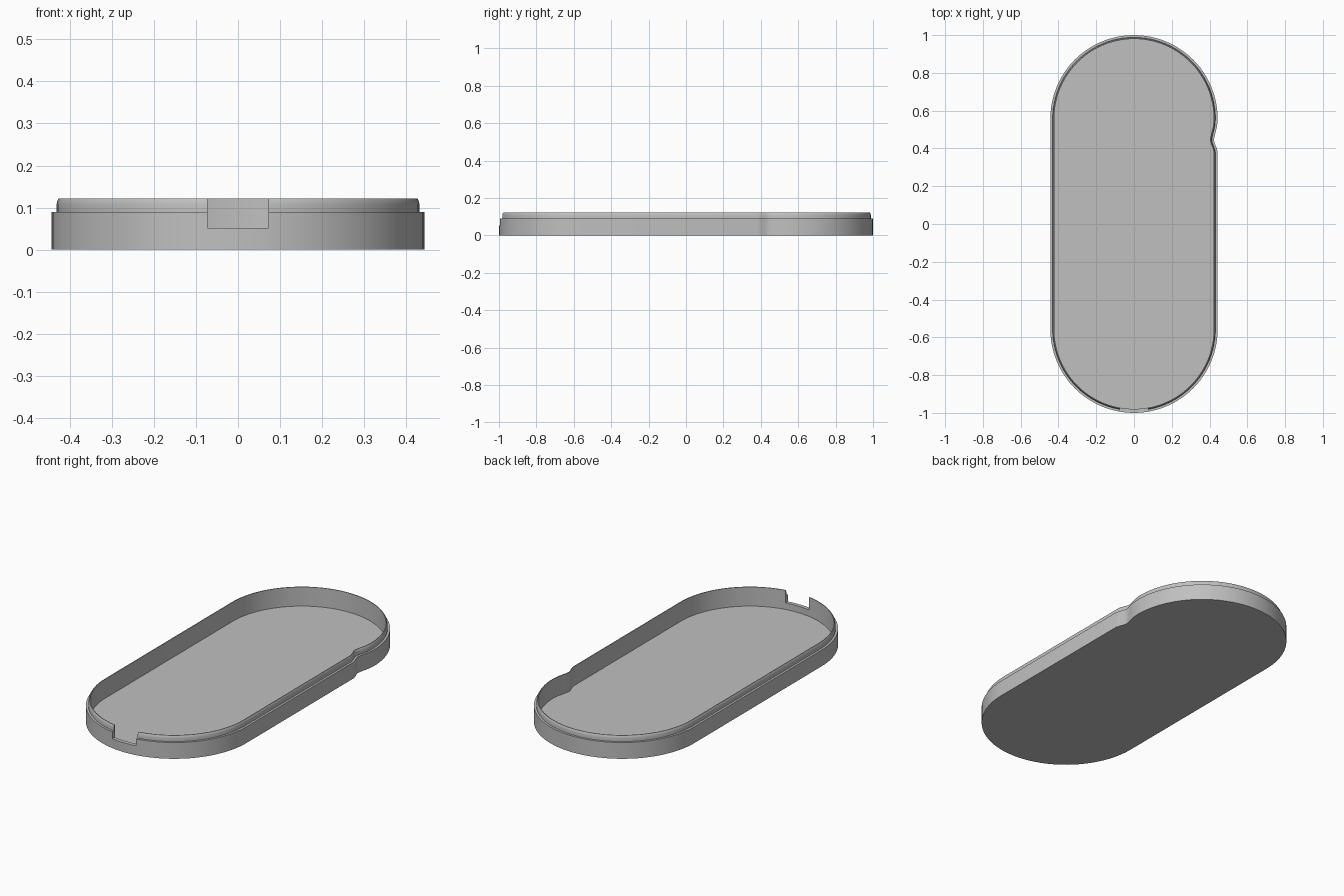
import bpy, bmesh, math

cube = bpy.data.objects.get("Cube")
if cube:
    bpy.data.objects.remove(cube, do_unlink=True)

HALF_WIDTH = 0.443
CENTRE_Y = 1 - HALF_WIDTH
ARC_STEPS = 48

# Thumb dent in the left wall: (y, depth)
DENT = [(0.38, 0), (0.40, 0.005), (0.42, 0.013), (0.435, 0.018), (0.45, 0.019),
        (0.47, 0.015), (0.49, 0.01), (0.52, 0.003)]

# Wall section, from the outer foot over the stepped lip to the floor: (inset, z)
SECTION = [(0, 0), (0, 0.09), (0.012, 0.09), (0.012, 0.108), (0.014, 0.117),
           (0.017, 0.122), (0.021, 0.122), (0.021, 0.016)]


def outline(inset):
    """Rounded-end outline, counter-clockwise, with the dent on one side."""
    r = HALF_WIDTH - inset
    pts = [(r - depth, y) for y, depth in DENT]
    for start, cy in ((0, CENTRE_Y), (math.pi, -CENTRE_Y)):
        for i in range(ARC_STEPS + 1):
            a = start + math.pi * i / ARC_STEPS
            pts.append((r * math.cos(a), cy + r * math.sin(a)))
    return pts


def make_object(name, bm):
    bmesh.ops.recalc_face_normals(bm, faces=bm.faces)
    mesh = bpy.data.meshes.new(name)
    bm.to_mesh(mesh)
    bm.free()
    obj = bpy.data.objects.new(name, mesh)
    bpy.context.collection.objects.link(obj)
    return obj


# Material
grey = bpy.data.materials.new("light grey")
grey.use_nodes = True
colour = (0.527, 0.527, 0.527, 1)
grey.diffuse_color = colour
grey.node_tree.nodes["Principled BSDF"].inputs["Base Color"].default_value = colour

# Tray: rings of the section joined into walls, closed by base and floor
bm = bmesh.new()
rings = [[bm.verts.new((x, y, z)) for x, y in outline(inset)] for inset, z in SECTION]
for low, high in zip(rings, rings[1:]):
    for i in range(len(low)):
        j = (i + 1) % len(low)
        bm.faces.new((low[i], low[j], high[j], high[i]))
bm.faces.new(rings[0])
bm.faces.new(rings[-1])
tray = make_object("tray", bm)
tray.data.materials.append(grey)

# Notch through the front wall
bm = bmesh.new()
bmesh.ops.create_cube(bm, size=1)
cutter = make_object("notch_cutter", bm)
cutter.scale = (0.146, 0.2, 0.2)
cutter.location = (0, -1, 0.152)
cutter.hide_render = True
cutter.data.materials.append(grey)

cut = tray.modifiers.new("front notch", "BOOLEAN")
cut.operation = "DIFFERENCE"
cut.solver = "EXACT"
cut.object = cutter
bpy.context.view_layer.update()
bpy.ops.object.select_all(action="DESELECT")
bpy.context.view_layer.objects.active = tray
tray.select_set(True)
bpy.ops.object.modifier_apply(modifier=cut.name)
bpy.data.objects.remove(cutter, do_unlink=True)

bpy.ops.object.shade_smooth_by_angle(angle=math.radians(30))
